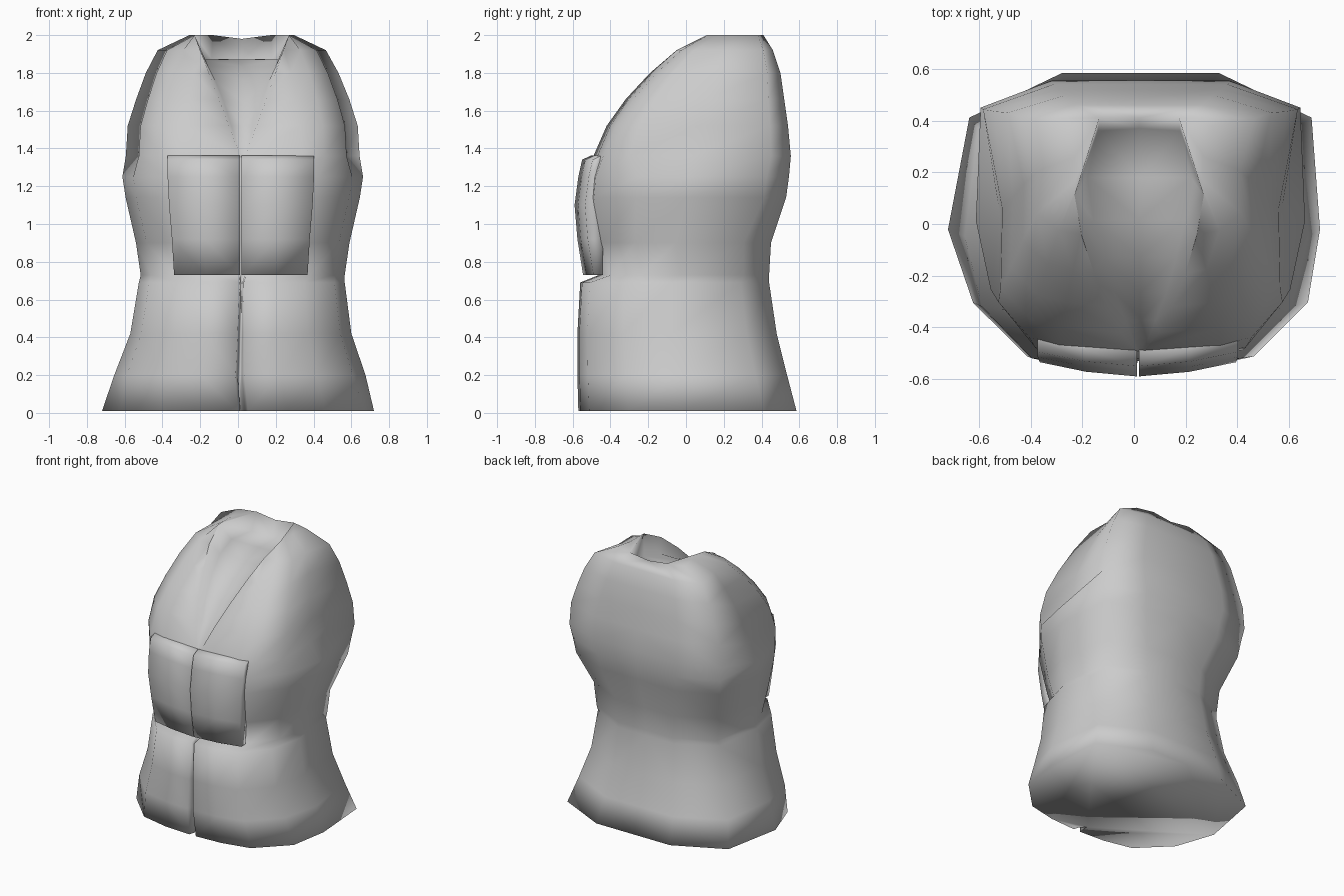
import bpy, bmesh, math

if "Cube" in bpy.data.objects:
    bpy.data.objects.remove(bpy.data.objects["Cube"])

cloth = bpy.data.materials.new("grey_cloth")
cloth.diffuse_color = (0.6, 0.6, 0.6, 1)
cloth.use_nodes = True
cloth.node_tree.nodes["Principled BSDF"].inputs["Base Color"].default_value = cloth.diffuse_color


def finish(name, bm):
    bmesh.ops.recalc_face_normals(bm, faces=bm.faces)
    mesh = bpy.data.meshes.new(name)
    bm.to_mesh(mesh)
    bm.free()
    ob = bpy.data.objects.new(name, mesh)
    bpy.context.collection.objects.link(ob)
    mesh.materials.append(cloth)
    bpy.ops.object.select_all(action='DESELECT')
    ob.select_set(True)
    bpy.context.view_layer.objects.active = ob
    bpy.ops.object.shade_smooth_by_angle(angle=math.radians(180))
    return ob


# Height, half width, front y, back y, centre x of each level of the vest
LEVELS = [
    (0.01, 0.72, -0.57, 0.585, 0.025),
    (0.20, 0.665, -0.575, 0.535, 0.01),
    (0.42, 0.585, -0.575, 0.48, 0.015),
    (0.69, 0.545, -0.56, 0.44, 0.02),
    (0.73, 0.54, -0.46, 0.44, 0.025),
    (0.90, 0.565, -0.51, 0.45, 0.025),
    (1.14, 0.62, -0.53, 0.53, 0.025),
    (1.25, 0.637, -0.52, 0.545, 0.025),
    (1.36, 0.625, -0.49, 0.555, 0.025),
    (1.52, 0.615, -0.42, 0.54, 0.025),
    (1.66, 0.57, -0.32, 0.52, 0.025),
    (1.80, 0.515, -0.19, 0.50, 0.022),
    (1.92, 0.45, -0.05, 0.46, 0.02),
    (2.00, 0.28, 0.11, 0.41, 0.02),
]
# Half outlines as fractions of width and depth, from front to back
LOWER = [(0.32, -0.98), (0.61, -0.9), (0.9, -0.54), (1, -0.05), (0.92, 0.7), (0.42, 1), (0, 1)]
WAIST = [(0.32, -0.97), (0.66, -0.86), (0.9, -0.5), (1, -0.05), (0.92, 0.7), (0.42, 1), (0, 1)]
CHEST = [(0.36, -0.98), (0.64, -0.92), (0.91, -0.5), (1, 0), (0.95, 0.78), (0.5, 1), (0, 1)]
UPPER = [(0.5, -0.96), (0.69, -0.9), (0.88, -0.64), (0.87, 0), (0.99, 0.8), (0.55, 1), (0, 1)]


def half_ring(level):
    z, w, f, b, cx = level
    mid, depth = (f + b) / 2, (b - f) / 2
    if z < 0.7:                                  # narrow front slit
        s = 0.01 + 0.025 * (0.7 - z)
        pts = [(0, f + 0.08, z), (s * 0.5, f + 0.04, z), (s, f, z)]
    elif z < 1.36:
        pts = [(0, f, z), (0.01, f, z), (0.02, f, z)]
    else:                                        # sunken neck opening
        t = (z - 1.36) / 0.64
        v, drop = 0.015 + 0.235 * t, z - 0.13 * t ** 3
        push = f + 0.04 * min(1, t * 5) + 0.03 * t
        pts = [(0, push, drop), (0.8 * v, push, drop), (v, f, z)]
    shape = LOWER if z < 0.7 else WAIST if z < 1 else CHEST if z < 1.3 else UPPER
    for u, v in shape:
        x = w * u
        if z > 1.95 and v < 0.9:
            x = max(x, 0.25)
        pts.append((x, mid + depth * v, z - (0.02 if z > 1.95 and u == 0 else 0)))
    return pts


# Vest body
bm = bmesh.new()
for side in (1, -1):
    rows = []
    for lv in LEVELS:
        pts = half_ring(lv)
        shift = [0 if lv[0] < 0.1 and i in (0, 6) else lv[4] for i in range(len(pts))]
        rows.append([bm.verts.new((side * x + s, y, z)) for (x, y, z), s in zip(pts, shift)])
    for a, b in zip(rows, rows[1:]):
        for i in range(len(a) - 1):
            bm.faces.new((a[i], a[i + 1], b[i + 1], b[i]))
    # neck floor, back collar and shoulder top
    top = rows[-1]
    cx = LEVELS[-1][4]
    f0 = bm.verts.new((cx, 0.37, 1.87))
    f1 = bm.verts.new((cx + side * 0.16, 0.36, 1.875))
    bm.faces.new((top[0], top[1], f1, f0))
    bm.faces.new((top[1], top[2], f1))
    bm.faces.new((f0, f1, top[8], top[9]))
    bm.faces.new((top[2], top[8], f1))
    bm.faces.new(top[2:9])
# underside closed as one face
bmesh.ops.remove_doubles(bm, verts=bm.verts, dist=0.0005)
bmesh.ops.holes_fill(bm, edges=[e for e in bm.edges if e.is_boundary], sides=0)
finish("vest_body", bm)


# Chest panels, left and right of the slit
XS = [(0.004, -0.59), (0.2, -0.572), (0.38, -0.535)]
ZS = [(0.73, 0.045, 0.93), (0.92, 0.015, 0.96), (1.1, 0.0, 1), (1.25, 0.02, 1.02),
      (1.34, 0.04, 1.02), (1.362, 0.085, 1.02)]
for side, name in ((1, "right_chest_panel"), (-1, "left_chest_panel")):
    bm = bmesh.new()
    front = [[bm.verts.new((side * x * k + 0.015, y + dy, z)) for x, y in XS] for z, dy, k in ZS]
    for a, b in zip(front, front[1:]):
        for i in range(2):
            bm.faces.new((a[i], a[i + 1], b[i + 1], b[i]))
    ext = bmesh.ops.extrude_face_region(bm, geom=list(bm.faces), use_keep_orig=True)
    for v in ext["geom"]:
        if isinstance(v, bmesh.types.BMVert):
            v.co.y = -0.44
    finish(name, bm)
